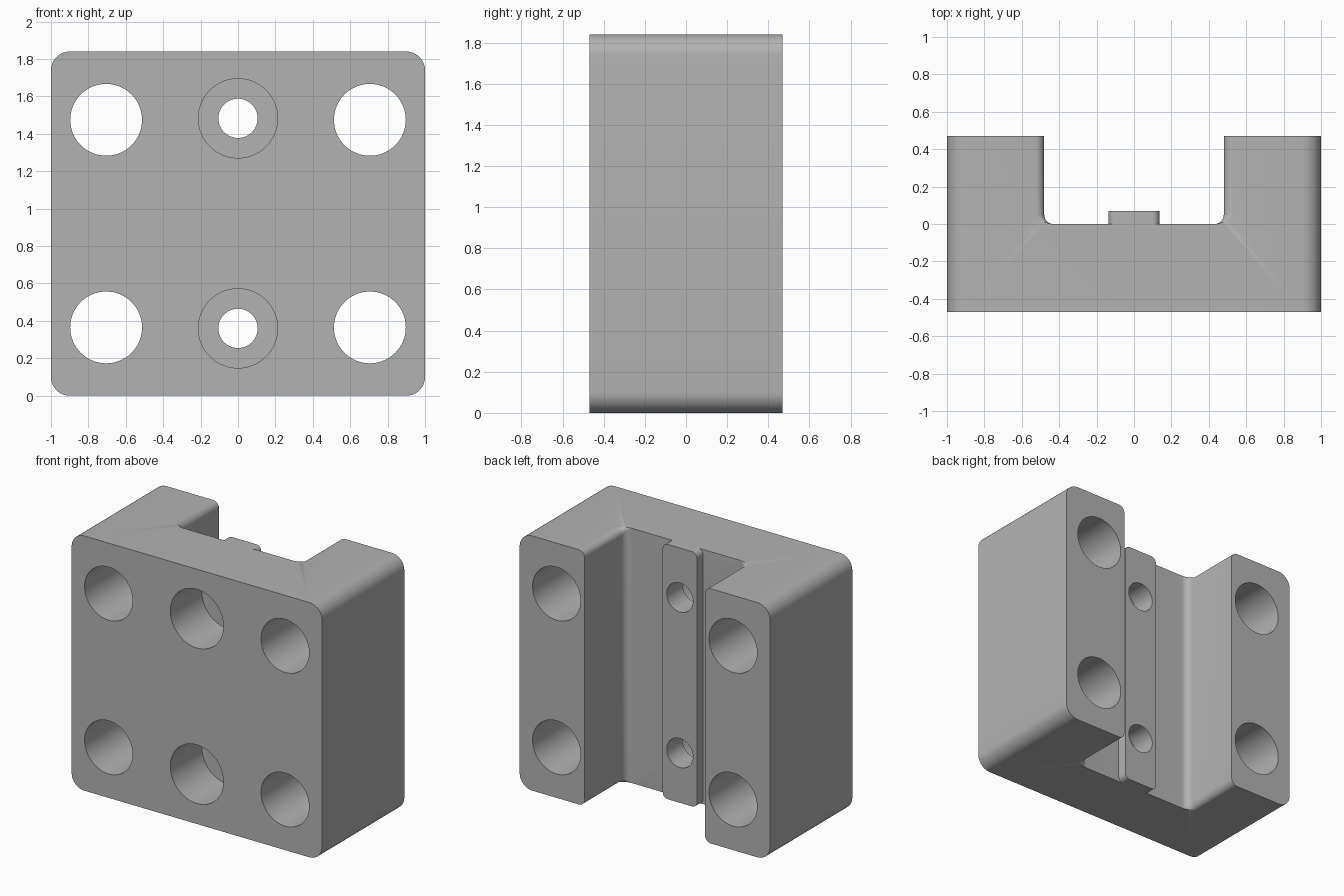
import bpy
import bmesh
import math

if "Cube" in bpy.data.objects:
    bpy.data.objects.remove(bpy.data.objects["Cube"], do_unlink=True)

H = 1.84          # height
D = 0.47          # half depth

grey = bpy.data.materials.new("plain grey")
grey.use_nodes = True
colour = (0.45, 0.45, 0.45, 1)
grey.diffuse_color = colour
grey.node_tree.nodes["Principled BSDF"].inputs["Base Color"].default_value = colour


def loft(name, layers):
    """Solid through matching (x, z) outlines, each given with its y."""
    bm = bmesh.new()
    rings = [[bm.verts.new((x, y, z)) for x, z in pts] for y, pts in layers]
    n = len(rings[0])
    for a, b in zip(rings, rings[1:]):
        for i in range(n):
            j = (i + 1) % n
            bm.faces.new((a[i], a[j], b[j], b[i]))
    bm.faces.new(rings[0])
    bm.faces.new(rings[-1])
    bmesh.ops.recalc_face_normals(bm, faces=bm.faces)
    mesh = bpy.data.meshes.new(name)
    bm.to_mesh(mesh)
    bm.free()
    mesh.materials.append(grey)
    ob = bpy.data.objects.new(name, mesh)
    bpy.context.collection.objects.link(ob)
    return ob


def rounded_rect(w, r, steps=10):
    """Outline of half width w, from the ground to H, with corner radius r."""
    pts = []
    for k, (cx, cz) in enumerate([(w - r, H - r), (r - w, H - r), (r - w, r), (w - r, r)]):
        for i in range(steps + 1):
            a = math.pi / 2 * (k + i / steps)
            pts.append((cx + r * math.cos(a), cz + r * math.sin(a)))
    return pts


def circle(x, z, r, n=64):
    return [(x + r * math.cos(2 * math.pi * i / n), z + r * math.sin(2 * math.pi * i / n))
            for i in range(n)]


def flared_slot(w, f, steps=8):
    """Slot outline whose sides flare out by f at both ends."""
    eps = 0.0005
    low = [(w + f, -0.1)]
    for i in range(steps + 1):
        a = math.pi / 2 * i / steps
        low.append((w + f - f * math.sin(a), f - f * math.cos(a) - eps))
    right = low + [(x, H - z) for x, z in reversed(low)]
    return right + [(-x, z) for x, z in reversed(right)]


def cut(ob, cutter):
    mod = ob.modifiers.new("cut", 'BOOLEAN')
    mod.operation = 'DIFFERENCE'
    mod.solver = 'EXACT'
    mod.object = cutter
    bpy.ops.object.select_all(action='DESELECT')
    bpy.context.view_layer.objects.active = ob
    ob.select_set(True)
    bpy.ops.object.modifier_apply(modifier=mod.name)


def drill(obs, x, z, r, y0=-0.6, y1=0.6):
    cutter = loft("drill", [(y0, circle(x, z, r)), (y1, circle(x, z, r))])
    for ob in obs:
        cut(ob, cutter)
    bpy.data.objects.remove(cutter, do_unlink=True)


# Main block and the raised key on the channel floor
block = loft("channel_block", [(-D, rounded_rect(1, 0.1)), (D, rounded_rect(1, 0.1))])
key = loft("raised_key", [(0, rounded_rect(0.137, 0.04)), (0.07, rounded_rect(0.137, 0.04))])

# Channel with filleted floor corners and rounded arm edges
fillet = 0.05
layers = []
for i in range(9):
    a = math.pi / 2 * i / 8
    y = fillet * (1 - math.cos(a))
    layers.append((y, flared_slot(0.48 - fillet * (1 - math.sin(a)), 0.002 + 0.048 * i / 8)))
layers.append((0.6, flared_slot(0.48, 0.05)))
channel = loft("channel_cutter", layers)
cut(block, channel)
bpy.data.objects.remove(channel, do_unlink=True)

# Four large through holes in the arms
for x in (-0.705, 0.705):
    for z in (0.365, 1.475):
        drill([block], x, z, 0.192)

# Two counterbored holes down the middle
for z in (0.36, 1.483):
    drill([block, key], 0, z, 0.105)
    drill([block], 0, z, 0.212, y1=-0.11)

# Smooth curved faces, keep hard edges
bpy.ops.object.select_all(action='DESELECT')
for ob in (block, key):
    ob.select_set(True)
bpy.context.view_layer.objects.active = block
bpy.ops.object.shade_smooth_by_angle(angle=math.radians(30))
